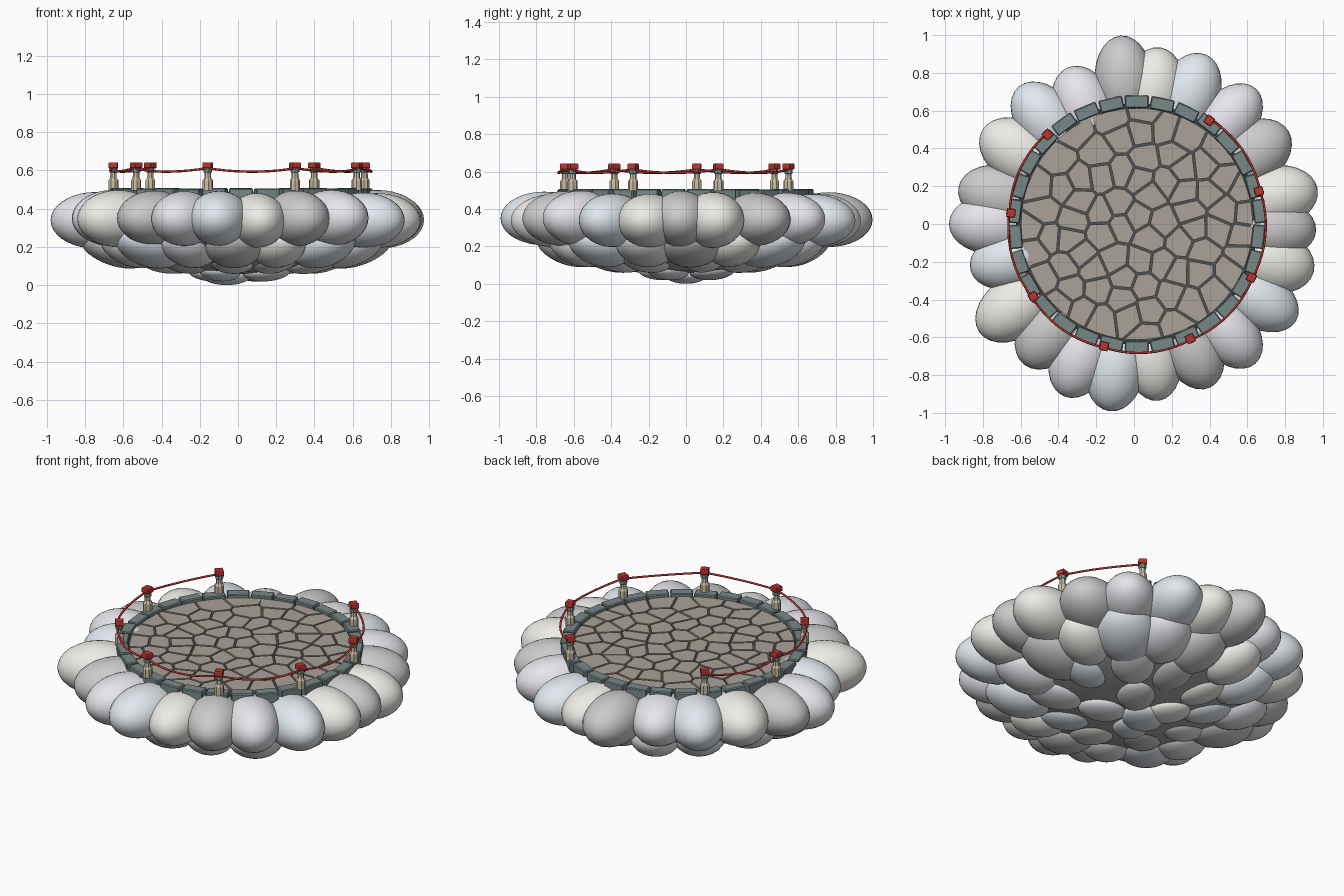
import bpy, bmesh, math, random
from mathutils import Matrix, Vector

if "Cube" in bpy.data.objects:
    bpy.data.objects.remove(bpy.data.objects["Cube"])

random.seed(7)
CX = 0.015  # centre of the paved disc


def mat(name, rgb):
    m = bpy.data.materials.new(name)
    m.diffuse_color = (*rgb, 1)
    m.use_nodes = True
    m.node_tree.nodes["Principled BSDF"].inputs["Base Color"].default_value = m.diffuse_color
    return m


CLOUD = [mat("cloud_grey", (0.52, 0.52, 0.52)), mat("cloud_cream", (0.86, 0.84, 0.80)),
         mat("cloud_blue", (0.76, 0.81, 0.86)), mat("cloud_lavender", (0.80, 0.78, 0.83))]
CORE = mat("core_grey", (0.42, 0.42, 0.42))
STONE = mat("stone", (0.40, 0.365, 0.32))
JOINT = mat("joint_dark", (0.08, 0.085, 0.085))
SLATE = mat("slate", (0.19, 0.25, 0.25))
SAND = mat("sand", (0.60, 0.52, 0.38))
TEAL = mat("teal", (0.15, 0.32, 0.31))
RED = mat("red", (0.50, 0.035, 0.03))


def finish(name, bm, material, smooth=False):
    bmesh.ops.recalc_face_normals(bm, faces=bm.faces)
    for f in bm.faces:
        f.smooth = smooth
    me = bpy.data.meshes.new(name)
    bm.to_mesh(me)
    bm.free()
    me.materials.append(material)
    ob = bpy.data.objects.new(name, me)
    bpy.context.collection.objects.link(ob)
    return ob


def ellipsoid(name, pos, size, ang, material, tilt=0.0, top=1.0):
    bm = bmesh.new()
    bmesh.ops.create_uvsphere(bm, u_segments=28, v_segments=18, radius=1)
    for v in bm.verts:
        if v.co.z > 0:
            v.co.z *= top
    m = (Matrix.Translation(pos) @ Matrix.Rotation(ang, 4, 'Z')
         @ Matrix.Rotation(tilt, 4, 'Y') @ Matrix.Diagonal((*size, 1)))
    bmesh.ops.transform(bm, matrix=m, verts=bm.verts)
    return finish(name, bm, material, True)


def polar(r, a, z, cx=CX):
    return Vector((cx + r * math.cos(a), r * math.sin(a), z))


def lathe(name, pos, profile, ang, material, sides=8):
    bm = bmesh.new()
    rings = [[bm.verts.new(pos + polar(r, ang + 2 * math.pi * (i + 0.5) / sides, z, 0))
              for i in range(sides)] for r, z in profile]
    for a, b in zip(rings, rings[1:]):
        for i in range(sides):
            bm.faces.new((a[i], a[(i + 1) % sides], b[(i + 1) % sides], b[i]))
    bm.faces.new(rings[0][::-1])
    bm.faces.new(rings[-1])
    return finish(name, bm, material)


# Cloud core, flattened on top so it stays below the paving
ellipsoid("cloud_core", (0, 0, 0.34), (0.78, 0.78, 0.285), 0, CORE, top=0.4)
# Upper puffs: angle in degrees and outer reach
UPPER = [(94, 1.0), (81.5, .945), (67, .975), (48, .965), (31, .955), (11, .99), (-2, .965),
         (-15, .985), (-31, 1.0), (-49, .98), (-65, .955), (-82, .945), (-97.5, 1.0),
         (-112, .985), (-128, .945), (-145, 1.0), (-164, .90), (-180, .98), (168, .95),
         (148, .945), (130, .95), (113, .9)]
for i, (deg, reach) in enumerate(UPPER):
    a = math.radians(deg)
    L = 0.235
    ellipsoid(f"upper_puff_{i}", polar(reach - L, a, 0.345 + random.uniform(-.008, .010), 0),
              (L, random.uniform(.152, .172), random.uniform(.140, .150)), a,
              CLOUD[(i if i < 6 else i + 2) % 4])
# Lower puffs in shrinking rows: count, radius, height, half sizes, tilt
ROWS = [(16, 0.61, 0.205, (.19, .15, .108), .28),
        (10, 0.42, 0.125, (.15, .115, .06), .2),
        (4, 0.20, 0.07, (.13, .105, .05), .08)]
for k, (n, rad, z, size, tilt) in enumerate(ROWS):
    for i in range(n):
        a = 2 * math.pi * (i + 0.3 * k) / n + random.uniform(-.07, .07)
        s = random.uniform(.92, 1.1)
        ellipsoid(f"lower_puff_{k}_{i}", polar(rad + random.uniform(-.03, .03), a, z, 0),
                  (size[0] * s, size[1] * s, size[2]), a, CLOUD[(i + 2 * k) % 4], -tilt)
ellipsoid("bottom_puff", (-.06, 0, .05), (.13, .11, .05), 0.4, CLOUD[2])

# Dark bed under the paving
lathe("paving_bed", Vector((CX, 0, 0)), [(0.64, 0.40), (0.64, 0.478)], 0, JOINT, 64)

# Crazy paving: each slab is a disc clipped by the bisectors to its neighbours
seeds = []
while len(seeds) < 74:
    p = Vector((random.uniform(-.62, .62), random.uniform(-.62, .62)))
    if p.length < 0.6 and all((p - q).length > 0.095 for q in seeds):
        seeds.append(p)


def clip(poly, point, normal):
    out = []
    for a, b in zip(poly, poly[1:] + poly[:1]):
        da, db = (a - point).dot(normal), (b - point).dot(normal)
        if da <= 0:
            out.append(a)
        if da * db < 0:
            out.append(a.lerp(b, da / (da - db)))
    return out


bm = bmesh.new()
for s in seeds:
    poly = [Vector((.613 * math.cos(t * math.pi / 36), .613 * math.sin(t * math.pi / 36)))
            for t in range(72)]
    for q in seeds:
        if q is not s and poly:
            n = (q - s).normalized()
            poly = clip(poly, (s + q) / 2 - n * 0.006, n)
    if len(poly) < 3:
        continue
    low = [bm.verts.new((CX + p.x, p.y, 0.46)) for p in poly]
    top = [bm.verts.new((CX + p.x, p.y, 0.49)) for p in poly]
    bm.faces.new(top)
    for i in range(len(poly)):
        j = (i + 1) % len(poly)
        bm.faces.new((low[i], low[j], top[j], top[i]))
finish("paving_slabs", bm, STONE)

# Kerb of thirty separate blocks
bm = bmesh.new()
for i in range(30):
    a = math.radians(90 + 12 * i)
    m = (Matrix.Translation(polar(.649 + random.uniform(-.004, .004), a, .473))
         @ Matrix.Rotation(a + random.uniform(-.03, .03), 4, 'Z')
         @ Matrix.Diagonal((.066, .124, .066 + random.uniform(-.006, .004), 1)))
    bmesh.ops.create_cube(bm, size=1, matrix=m)
bmesh.ops.bevel(bm, geom=bm.edges[:], offset=.005, segments=1, affect='EDGES')
finish("kerb_blocks", bm, SLATE)

# Posts with collar and cap; one of nine is left out as the entrance
angles = [math.radians(55 - 40 * k) for k in range(8)]
for k, a in enumerate(angles):
    p = polar(.669, a, 0)
    lathe(f"post_{k}", p, [(.027, .495), (.027, .548), (.018, .56), (.017, .59), (.022, .612)], a, SAND)
    lathe(f"post_collar_{k}", p, [(.020, .588), (.023, .592), (.023, .604), (.020, .608)], a, TEAL)
    lathe(f"post_cap_{k}", p, [(.029, .61), (.033, .614), (.033, .637), (.029, .642)], a, RED, 4)

# Sagging rope along the outside of the posts
cu = bpy.data.curves.new("rope", 'CURVE')
cu.dimensions = '3D'
cu.bevel_depth = .006
cu.bevel_resolution = 2
cu.use_fill_caps = True
pts = []
for a, b in zip(angles, angles[1:]):
    for j in range(10):
        t = j / 10
        pts.append(polar(.676 + .03 * t * (1 - t), a + (b - a) * t, .612 - .076 * t * (1 - t)))
pts.append(polar(.676, angles[-1], .612))
sp = cu.splines.new('POLY')
sp.points.add(len(pts) - 1)
for q, p in zip(sp.points, pts):
    q.co = (*p, 1)
cu.materials.append(RED)
bpy.context.collection.objects.link(bpy.data.objects.new("rope", cu))
